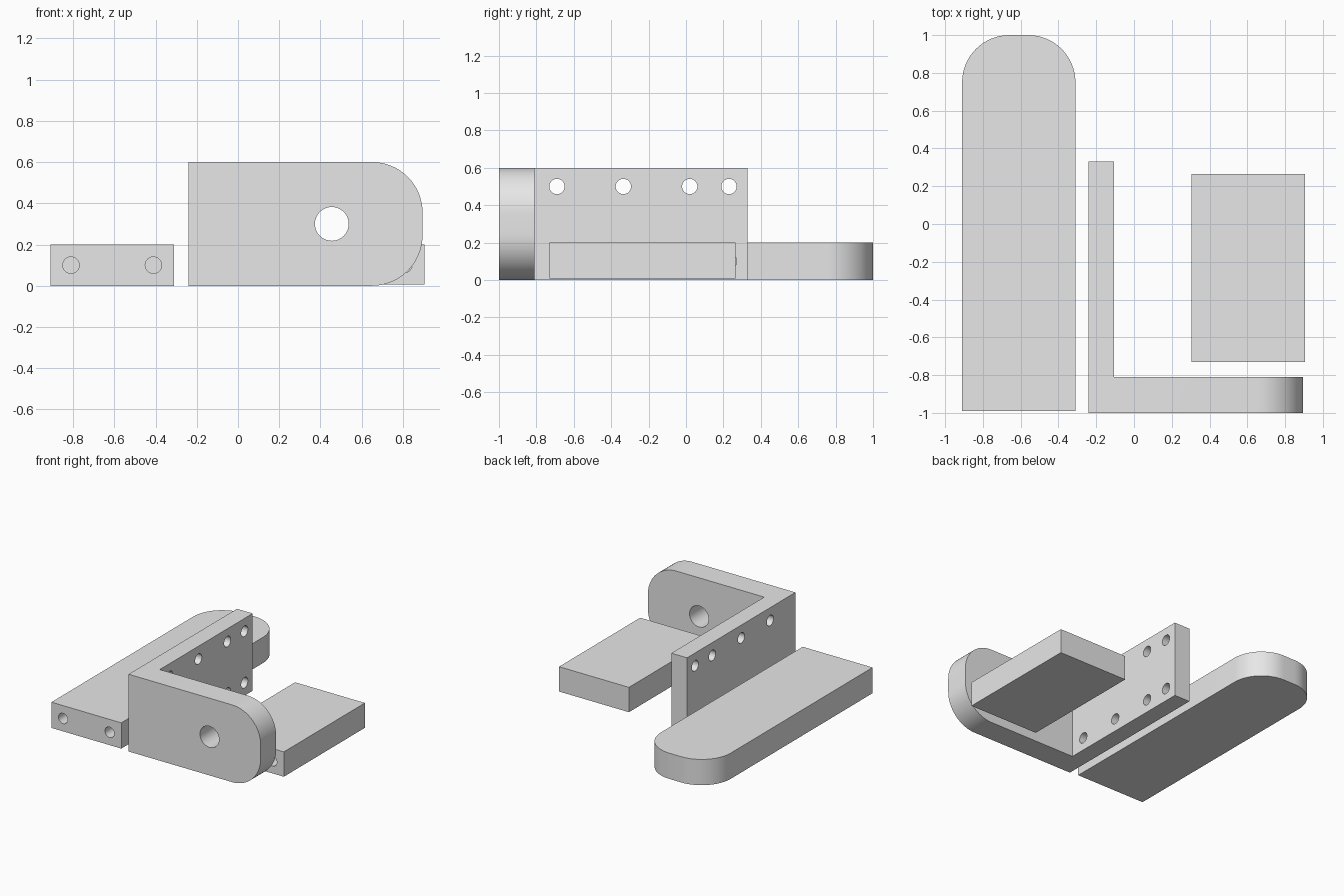
import bpy, bmesh
from math import radians, pi

cube = bpy.data.objects.get("Cube")
if cube:
    bpy.data.objects.remove(cube, do_unlink=True)

grey = bpy.data.materials.new("light grey")
grey.use_nodes = True
grey.diffuse_color = (0.8, 0.8, 0.8, 1)
grey.node_tree.nodes["Principled BSDF"].inputs["Base Color"].default_value = (0.8, 0.8, 0.8, 1)


def extruded(name, outline, z0, z1, is_round=None, radius=0.25):
    """Extrude a flat outline upwards, rounding the edges picked by is_round."""
    bm = bmesh.new()
    face = bm.faces.new([bm.verts.new((x, y, z0)) for x, y in outline])
    top = bmesh.ops.extrude_face_region(bm, geom=[face])["geom"]
    for v in top:
        if isinstance(v, bmesh.types.BMVert):
            v.co.z = z1
    bmesh.ops.recalc_face_normals(bm, faces=bm.faces)
    if is_round:
        edges = [e for e in bm.edges if is_round(e.verts[0].co, e.verts[1].co)]
        bmesh.ops.bevel(bm, geom=edges, offset=radius, segments=16,
                        profile=0.5, affect='EDGES')
    mesh = bpy.data.meshes.new(name)
    bm.to_mesh(mesh)
    bm.free()
    mesh.materials.append(grey)
    obj = bpy.data.objects.new(name, mesh)
    bpy.context.collection.objects.link(obj)
    return obj


def drill(obj, centre, axis, radius, length):
    """Cut a round hole along the x or y axis."""
    turn = (0, pi / 2, 0) if axis == 'X' else (pi / 2, 0, 0)
    bpy.ops.mesh.primitive_cylinder_add(vertices=32, radius=radius, depth=length,
                                        location=centre, rotation=turn)
    cutter = bpy.context.object
    cutter.data.materials.append(grey)
    mod = obj.modifiers.new("hole", 'BOOLEAN')
    mod.operation, mod.solver, mod.object = 'DIFFERENCE', 'EXACT', cutter
    bpy.context.view_layer.objects.active = obj
    bpy.ops.object.modifier_apply(modifier=mod.name)
    bpy.data.objects.remove(cutter, do_unlink=True)


def rectangle(x0, x1, y0, y1):
    return [(x0, y0), (x1, y0), (x1, y1), (x0, y1)]


# Long base plate with a rounded back end
base_plate = extruded("base_plate", rectangle(-0.91, -0.31, -0.99, 1.0), 0, 0.2,
                      lambda a, b: min(a.y, b.y) > 0.9 and abs(a.z - b.z) > 0.1)

# Upright angle bracket with a rounded front arm
bracket = extruded("angle_bracket",
                   [(-0.24, -1), (0.895, -1), (0.895, -0.81), (-0.105, -0.81),
                    (-0.105, 0.33), (-0.24, 0.33)], 0, 0.6,
                   lambda a, b: min(a.x, b.x) > 0.8 and abs(a.y - b.y) > 0.1, 0.245)

# Small loose block
block = extruded("small_block", rectangle(0.305, 0.905, -0.73, 0.265), 0.007, 0.2)

# Blind screw holes in the front ends of both flat parts
for x in (-0.81, -0.41):
    drill(base_plate, (x, -0.99, 0.1), 'Y', 0.04, 0.6)
for x in (0.405, 0.805):
    drill(block, (x, -0.73, 0.103), 'Y', 0.04, 0.6)

# Pivot hole in the arm, and two rows of screw holes in the upright
drill(bracket, (0.455, -0.9, 0.3), 'Y', 0.082, 0.4)
for y in (-0.69, -0.335, 0.02, 0.23):
    for z in (0.1, 0.5):
        drill(bracket, (-0.17, y, z), 'X', 0.041, 0.3)

# Smooth curved walls, keep edges sharp
bpy.ops.object.select_all(action='DESELECT')
for obj in (base_plate, bracket, block):
    obj.select_set(True)
bpy.context.view_layer.objects.active = bracket
bpy.ops.object.shade_smooth_by_angle(angle=radians(30))
